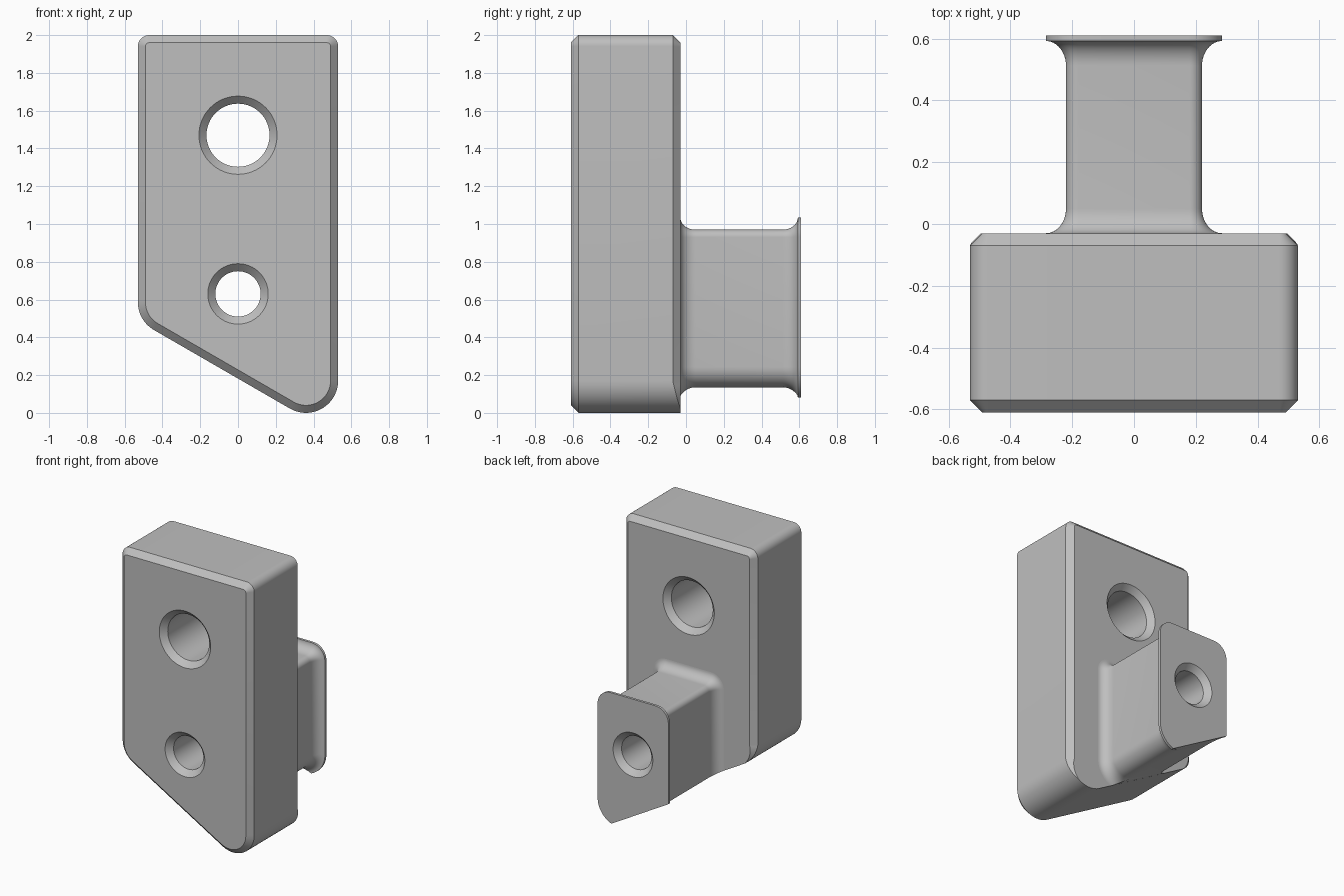
import bpy, bmesh, math
from math import cos, sin, radians

cube = bpy.data.objects.get("Cube")
if cube:
    bpy.data.objects.remove(cube, do_unlink=True)

grey = bpy.data.materials.new("plain grey")
grey.use_nodes = True
colour = (0.52, 0.52, 0.52, 1)
grey.diffuse_color = colour
grey.node_tree.nodes["Principled BSDF"].inputs["Base Color"].default_value = colour

FRONT, MID, BACK = -0.61, -0.03, 0.61   # depth of block front, block back, flange back
BEVEL = 0.04
STEPS = 14


def slope_z(x):
    """Height of the slanted underside shared by block and neck."""
    return 0.182 - math.tan(radians(30)) * x


def arc(cx, cz, r, start, end):
    """Points (x, z, angle in degrees) along an arc."""
    angles = [start + (end - start) * i / STEPS for i in range(STEPS + 1)]
    return [(cx + r * cos(radians(a)), cz + r * sin(radians(a)), a) for a in angles]


def loft(name, rings):
    """Skin equal-length closed rings and cap both ends."""
    bm = bmesh.new()
    loops = [[bm.verts.new(p) for p in ring] for ring in rings]
    n = len(loops[0])
    for a, b in zip(loops, loops[1:]):
        for i in range(n):
            j = (i + 1) % n
            bm.faces.new((a[i], a[j], b[j], b[i]))
    bm.faces.new(loops[0])
    bm.faces.new(loops[-1])
    bmesh.ops.remove_doubles(bm, verts=bm.verts, dist=1e-5)
    bmesh.ops.recalc_face_normals(bm, faces=bm.faces)
    mesh = bpy.data.meshes.new(name)
    bm.to_mesh(mesh)
    bm.free()
    mesh.materials.append(grey)
    obj = bpy.data.objects.new(name, mesh)
    bpy.context.collection.objects.link(obj)
    return obj


def bore(name, z, r, y_end):
    """Cutter for a round hole countersunk at both ends."""
    over = 0.02
    wide = r + BEVEL + over
    profile = [(FRONT - over, wide), (FRONT + BEVEL, r), (y_end - BEVEL, r), (y_end + over, wide)]
    turns = [math.tau * i / 64 for i in range(64)]
    cutter = loft(name, [[(q * cos(t), y, z + q * sin(t)) for t in turns] for y, q in profile])
    cutter.hide_render = True
    return cutter


def finish(obj, cutters):
    """Cut the holes, then smooth the curved faces."""
    bpy.ops.object.select_all(action='DESELECT')
    obj.select_set(True)
    bpy.context.view_layer.objects.active = obj
    for c in cutters:
        mod = obj.modifiers.new("hole", 'BOOLEAN')
        mod.operation = 'DIFFERENCE'
        mod.solver = 'EXACT'
        mod.object = c
        bpy.ops.object.modifier_apply(modifier=mod.name)
    bpy.ops.object.shade_smooth_by_angle(angle=radians(30))


# Block: rounded outline with a slanted underside
outline = (arc(0.36, 0.17, 0.17, 240, 360) + arc(0.47, 1.94, 0.06, 0, 90)
           + arc(-0.47, 1.94, 0.06, 90, 180) + arc(-0.36, 0.586, 0.17, 180, 240))


def back_bevel(x, z, a):
    """Back bevel fades out around the lower corners."""
    if a > 180:
        turn = min(abs(a - 180), abs(360 - a))
        return BEVEL * max(0, 1 - turn / 58)
    return BEVEL


def block_ring(y, inset, depth):
    ring = []
    for p in outline:
        d = inset(*p)
        x, z, a = p
        ring.append((x - d * cos(radians(a)), y - depth(*p), z - d * sin(radians(a))))
    return ring


def none(*p):
    return 0


def full(*p):
    return BEVEL


block = loft("block", [block_ring(FRONT, full, none), block_ring(FRONT + BEVEL, none, none),
                       block_ring(MID, none, back_bevel), block_ring(MID, back_bevel, none)])


# Neck: section grows outward into fillets, trimmed by the slanted underside
def neck_ring(y, d):
    low = 0.109
    trim = 240 + math.degrees(math.acos(low / (low + d)))
    pts = (arc(0.111, 0.244, low + d, trim, 360) + arc(0.18, 0.93, 0.04 + d, 0, 90)
           + arc(-0.18, 0.93, 0.04 + d, 90, 180))
    left = -0.22 - d
    pts.append((left, slope_z(left), 0))
    return [(x, y, z) for x, z, a in pts]


FLARE, REACH, PLATE = 0.065, 0.08, BACK - 0.018
fillet = [(REACH * (1 - cos(t)), FLARE * (1 - sin(t)))
          for t in (radians(90 * i / 12) for i in range(13))]
rings = [neck_ring(MID + y, d) for y, d in fillet]
rings += [neck_ring(PLATE - y, d) for y, d in reversed(fillet)]
rings.append(neck_ring(BACK, FLARE))
neck = loft("flanged_neck", rings)

# Holes
upper = bore("upper_bore", 1.47, 0.167, MID)
lower = bore("lower_bore", 0.63, 0.12, BACK)
finish(block, [upper, lower])
finish(neck, [lower])
for c in (upper, lower):
    bpy.data.objects.remove(c, do_unlink=True)
